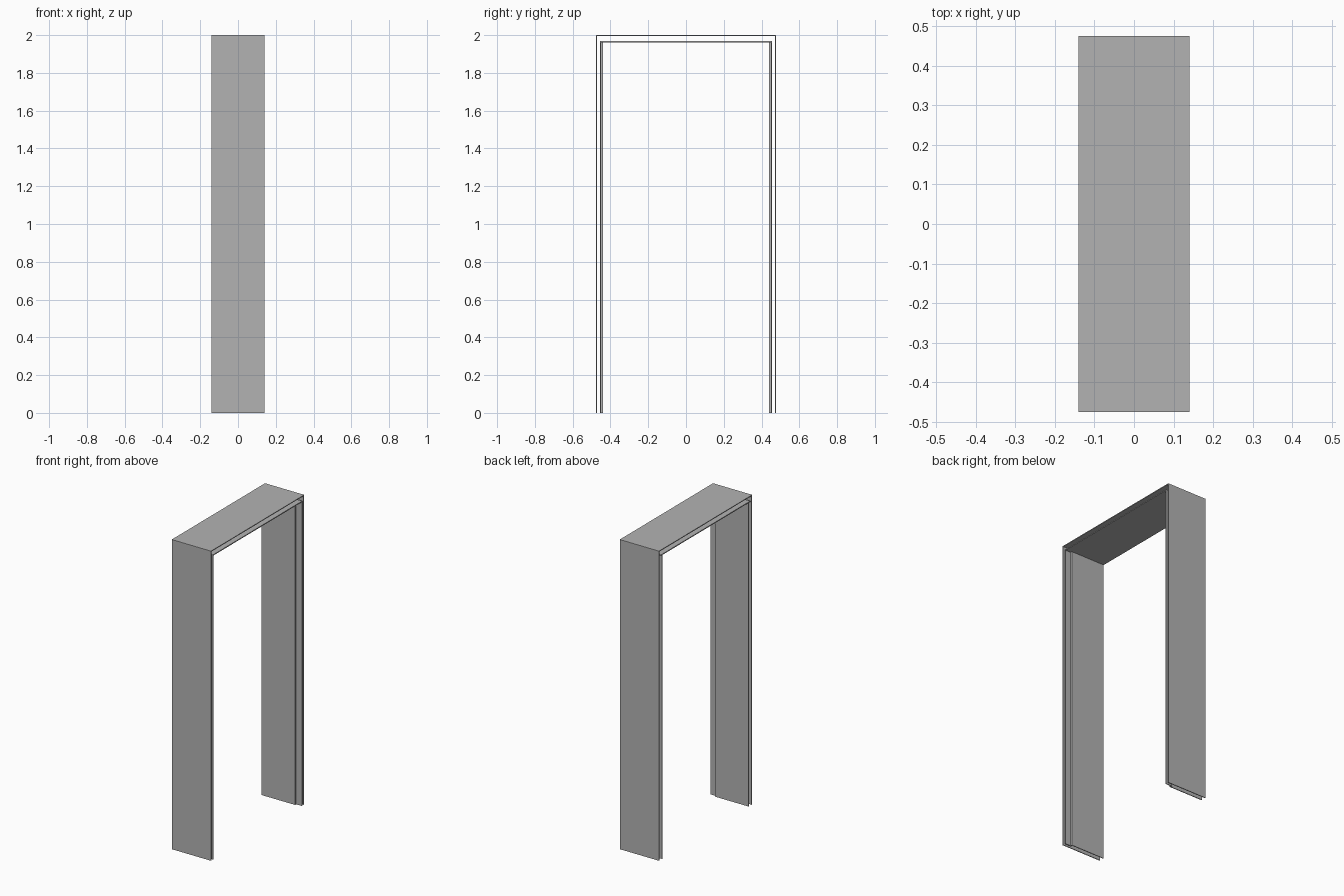
import bpy, bmesh
from mathutils import Vector

cube = bpy.data.objects.get("Cube")
if cube:
    bpy.data.objects.remove(cube, do_unlink=True)

# Overall sizes
X, Y, H = 0.14, 0.476, 2.0      # half depth, half width, height
T = 0.005                       # sheet thickness
INNER, REBATE = 0.44, 0.456     # lining faces, half width
STEP_X = 0.1                    # where the rebate starts
HEAD_Z = 1.967                  # underside level of head lining

grey = bpy.data.materials.new("grey steel")
grey.use_nodes = True
colour = (0.45, 0.45, 0.45, 1)
grey.diffuse_color = colour
grey.node_tree.nodes["Principled BSDF"].inputs["Base Color"].default_value = colour


def extrude_outline(name, outline, direction):
    """Extrude a closed outline into a solid sheet."""
    bm = bmesh.new()
    face = bm.faces.new([bm.verts.new(p) for p in outline])
    result = bmesh.ops.extrude_face_region(bm, geom=[face])
    moved = [g for g in result["geom"] if isinstance(g, bmesh.types.BMVert)]
    bmesh.ops.translate(bm, verts=moved, vec=Vector(direction))
    bmesh.ops.recalc_face_normals(bm, faces=bm.faces)
    mesh = bpy.data.meshes.new(name)
    bm.to_mesh(mesh)
    bm.free()
    mesh.materials.append(grey)
    obj = bpy.data.objects.new(name, mesh)
    bpy.context.collection.objects.link(obj)
    return obj


# Outer casing: one bent sheet over both sides and the top
half = [(Y, 0), (Y, H), (-Y, H), (-Y, 0)]
inside = [(-Y + T, 0), (-Y + T, H - T), (Y - T, H - T), (Y - T, 0)]
extrude_outline("outer_casing", [(-X, y, z) for y, z in half + inside], (2 * X, 0, 0))

# Side linings: folded sheets with a rebate at one edge
fold = [(-X, INNER), (STEP_X, INNER), (STEP_X, REBATE - T), (X, REBATE - T),
        (X, REBATE), (STEP_X - T, REBATE), (STEP_X - T, INNER + T), (-X, INNER + T)]
lining = extrude_outline("side_linings", [(x, y, 0) for x, y in fold], (0, 0, HEAD_Z))
mirror = lining.modifiers.new("Mirror", 'MIRROR')
mirror.use_axis = (False, True, False)

# Head lining: flat sheet closing the top of the opening
head = [(-REBATE, HEAD_Z - T), (REBATE, HEAD_Z - T), (REBATE, HEAD_Z + 0.001), (-REBATE, HEAD_Z + 0.001)]
extrude_outline("head_lining", [(-X, y, z) for y, z in head], (2 * X, 0, 0))
